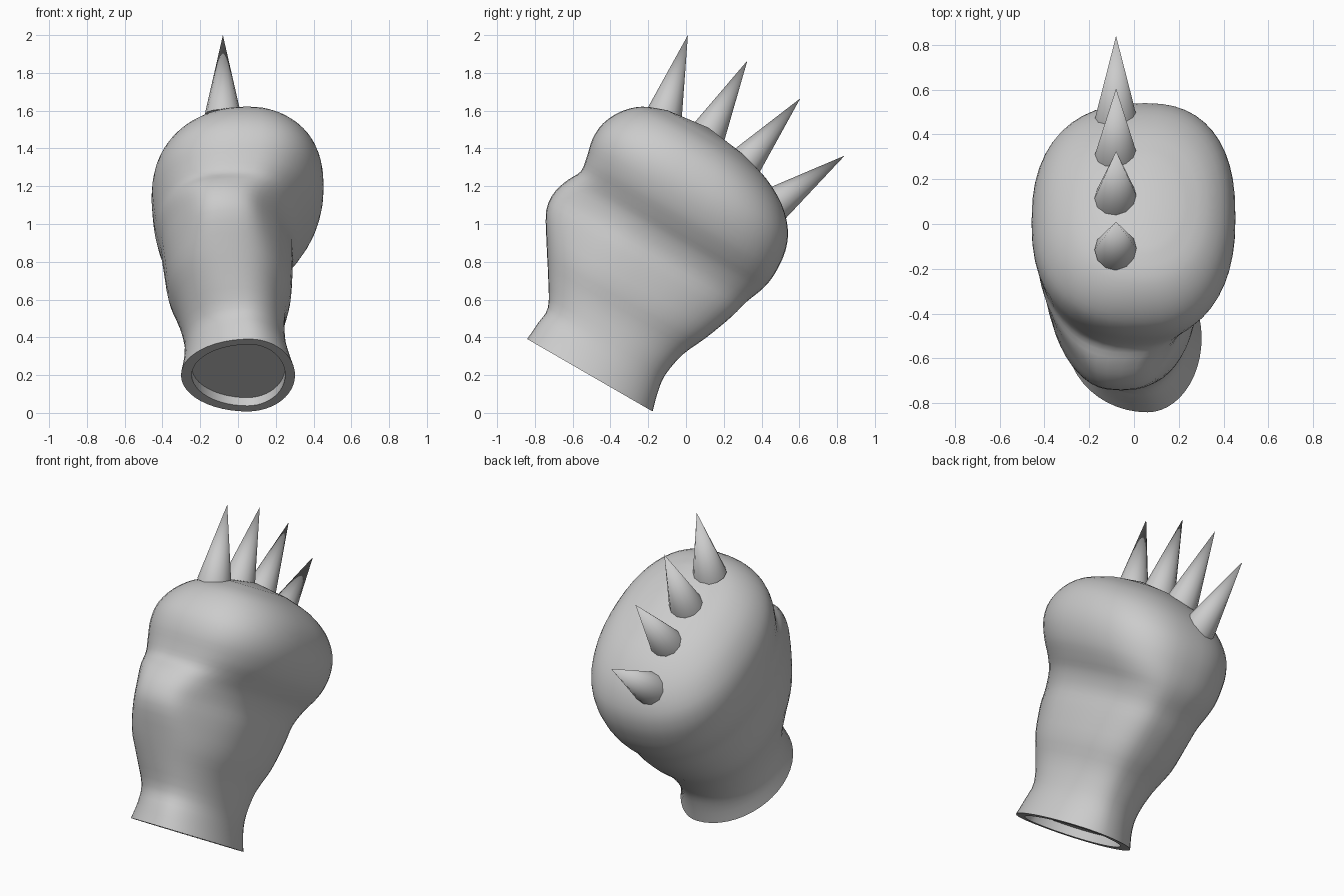
import bpy, bmesh, math
from mathutils import Vector

if "Cube" in bpy.data.objects:
    bpy.data.objects.remove(bpy.data.objects["Cube"])

# Glove frame: W runs up the tilted arm axis, U across it, O is the cuff centre
O = Vector((0, -0.51, 0.20))
U = Vector((0, 0.866, -0.5))
W = Vector((0, 0.5, 0.866))
SEG = 48

# height, u front, u back, x left, x right, front crest x, squareness
RINGS = [
    (0.00, -.382, .385, -.302, .302, .06, 2.0),
    (0.10, -.375, .358, -.285, .27, .05, 2.0),
    (0.20, -.37, .346, -.285, .25, .02, 2.1),
    (0.34, -.45, .372, -.32, .25, -.02, 2.3),
    (0.48, -.54, .435, -.37, .28, -.05, 2.4),
    (0.64, -.635, .495, -.395, .29, -.06, 2.4),
    (0.75, -.645, .525, -.41, .29, -.06, 2.4),
    (0.84, -.615, .56, -.43, .32, -.05, 2.4),
    (0.91, -.58, .577, -.442, .37, .00, 2.4),
    (0.99, -.59, .58, -.452, .42, .03, 2.4),
    (1.09, -.612, .568, -.457, .45, .05, 2.4),
    (1.19, -.605, .525, -.435, .448, .05, 2.4),
    (1.29, -.555, .43, -.375, .41, .05, 2.3),
    (1.37, -.47, .285, -.275, .325, .05, 2.2),
    (1.42, -.345, .115, -.155, .205, .05, 2.0),
]


def blend(a, b, c, d, t):
    """Catmull-Rom between b and c."""
    return [0.5 * (2*q + (r-p)*t + (2*p-5*q+4*r-s)*t*t + (3*q-p-3*r+s)*t**3)
            for p, q, r, s in zip(a, b, c, d)]


def ring(bm, w, u0, u1, x0, x1, crest, n):
    mid, half = (u0 + u1) / 2, (u1 - u0) / 2
    thumb = math.exp(-((w - .70) / .20)**2)   # strength of thumb shaping
    out = []
    for i in range(SEG):
        a = math.tau * i / SEG
        c, s = math.cos(a), math.sin(a)
        k = crest if s < 0 else 0.05
        x = k + ((x1 - k) if c > 0 else (k - x0)) * math.copysign(abs(c)**(2/n), c)
        u = mid + half * math.copysign(abs(s)**(2/n), s)
        if s < 0:   # narrow the thumb on both sides, more on the palm side
            x -= (.045 if c > 0 else -.04) * thumb * math.sin(2*a)**2
        out.append(bm.verts.new(O + U*u + W*w + Vector((x, 0, 0))))
    return out


def finish(bm, name, angle):
    bmesh.ops.recalc_face_normals(bm, faces=bm.faces)
    me = bpy.data.meshes.new(name)
    bm.to_mesh(me)
    bm.free()
    ob = bpy.data.objects.new(name, me)
    bpy.context.collection.objects.link(ob)
    bpy.ops.object.select_all(action='DESELECT')
    ob.select_set(True)
    bpy.context.view_layer.objects.active = ob
    bpy.ops.object.shade_smooth_by_angle(angle=math.radians(angle))
    return ob


# Glove body: recessed cuff opening, then the lofted mitt with thumb and palm
bm = bmesh.new()
inner = (-.325, .325, -.245, .25, .06, 2.0)
loops = [ring(bm, .05, *inner), ring(bm, 0, *inner)]
for i in range(len(RINGS) - 1):
    p, q = RINGS[max(i-1, 0)], RINGS[min(i+2, len(RINGS)-1)]
    for j in range(3):
        loops.append(ring(bm, *blend(p, RINGS[i], RINGS[i+1], q, j/3)))
loops.append(ring(bm, *RINGS[-1]))
for a, b in zip(loops, loops[1:]):
    for i in range(SEG):
        j = (i + 1) % SEG
        bm.faces.new((a[i], a[j], b[j], b[i]))
bm.faces.new(loops[0])
pole = bm.verts.new(O + U*-.11 + W*1.449 + Vector((.04, 0, 0)))
for i in range(SEG):
    bm.faces.new((loops[-1][i], loops[-1][(i+1) % SEG], pole))
finish(bm, "glove_body", 50)

# Knuckle spikes: (base y, base z, tip y, tip z)
SPIKES = [(-.115, 1.58, .01, 2.0), (.115, 1.475, .325, 1.865),
          (.305, 1.315, .605, 1.665), (.465, 1.10, .84, 1.362)]
for k, (by, bz, ty, tz) in enumerate(SPIKES):
    base, tip = Vector((-.08, by, bz)), Vector((-.08, ty, tz))
    d = tip - base
    bm = bmesh.new()
    bmesh.ops.create_cone(bm, cap_ends=True, segments=12, radius1=.096,
                          radius2=0, depth=d.length)
    bmesh.ops.remove_doubles(bm, verts=bm.verts, dist=1e-4)
    ob = finish(bm, f"knuckle_spike_{k+1}", 40)
    ob.rotation_euler = d.to_track_quat('Z', 'Y').to_euler()
    ob.location = (base + tip) / 2
